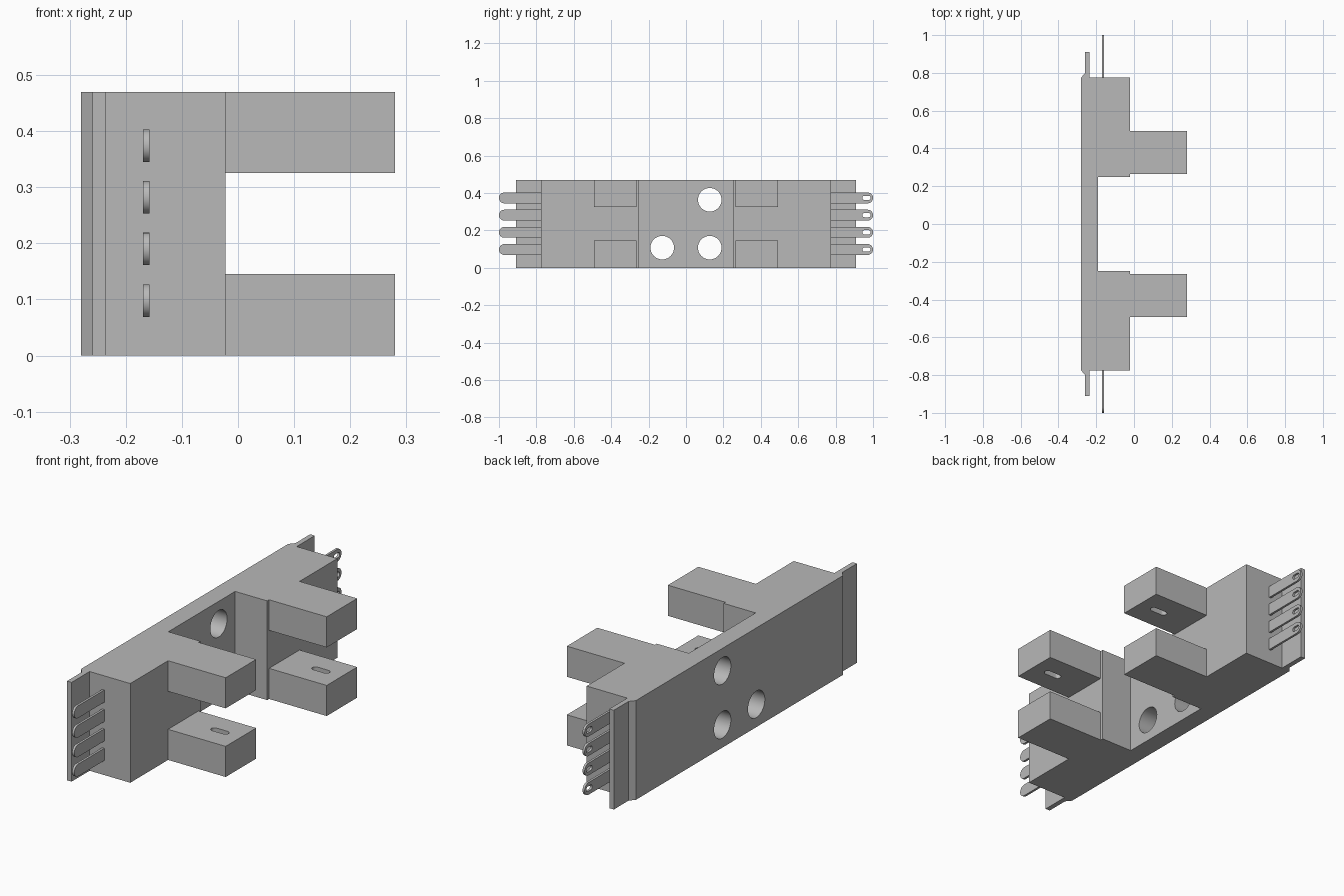
import bpy, bmesh
from math import sin, cos, pi
from mathutils import Matrix, Vector

if "Cube" in bpy.data.objects:
    bpy.data.objects.remove(bpy.data.objects["Cube"], do_unlink=True)

HEIGHT = 0.47
BACK, FRONT = -0.28, -0.022          # housing depth along x

grey = bpy.data.materials.new("plain grey")
grey.use_nodes = True
grey.diffuse_color = (0.48, 0.48, 0.48, 1)
grey.node_tree.nodes["Principled BSDF"].inputs["Base Color"].default_value = grey.diffuse_color

# local (u, v, depth) axes mapped to the yz plane, depth running along x
SIDEWAYS = Matrix(((0, 0, 1, 0), (1, 0, 0, 0), (0, 1, 0, 0), (0, 0, 0, 1)))


def extrude(name, outline, low, high, frame=Matrix()):
    """Solid made by sweeping a flat outline from low to high."""
    bm = bmesh.new()
    face = bm.faces.new([bm.verts.new((u, v, low)) for u, v in outline])
    swept = bmesh.ops.extrude_face_region(bm, geom=[face])["geom"]
    verts = [g for g in swept if isinstance(g, bmesh.types.BMVert)]
    bmesh.ops.translate(bm, verts=verts, vec=Vector((0, 0, high - low)))
    bm.transform(frame)
    bmesh.ops.recalc_face_normals(bm, faces=bm.faces)
    mesh = bpy.data.meshes.new(name)
    bm.to_mesh(mesh)
    bm.free()
    mesh.materials.append(grey)
    obj = bpy.data.objects.new(name, mesh)
    bpy.context.collection.objects.link(obj)
    return obj


def rectangle(u0, u1, v0, v1):
    return [(u0, v0), (u1, v0), (u1, v1), (u0, v1)]


def arc(u, v, radius, start, end, steps=16):
    angles = [start + (end - start) * i / steps for i in range(steps + 1)]
    return [(u + radius * cos(a), v + radius * sin(a)) for a in angles]


def stadium(u, v, length, width):
    """Slot shape, long along u."""
    r, d = width / 2, (length - width) / 2
    return arc(u + d, v, r, -pi / 2, pi / 2) + arc(u - d, v, r, pi / 2, 3 * pi / 2)


def activate(obj):
    bpy.ops.object.select_all(action='DESELECT')
    obj.select_set(True)
    bpy.context.view_layer.objects.active = obj


def cut(obj, cutter):
    cutter.hide_render = True
    mod = obj.modifiers.new("cut", 'BOOLEAN')
    mod.operation, mod.solver, mod.object = 'DIFFERENCE', 'EXACT', cutter
    activate(obj)
    bpy.ops.object.modifier_apply(modifier=mod.name)
    bpy.data.objects.remove(cutter, do_unlink=True)


def smooth(obj):
    activate(obj)
    bpy.ops.object.shade_smooth_by_angle(angle=pi / 6)


# housing: half profile with notch, end block, flange and chamfer, then mirrored
half = [(-0.19, 0.25), (FRONT, 0.25), (FRONT, 0.775), (-0.235, 0.775),
        (-0.235, 0.91), (-0.259, 0.91), (-0.259, 0.8), (BACK, 0.775)]
outline = half + [(x, -y) for x, y in reversed(half)]
housing = extrude("housing", outline, 0, HEIGHT)

# four round holes through the thin web
for y in (-0.127, 0.127):
    for z in (0.108, 0.364):
        ring = arc(y, z, 0.063, 0, 2 * pi, 48)[:-1]
        cut(housing, extrude("hole_cutter", ring, BACK - 0.1, -0.1, SIDEWAYS))
smooth(housing)

# prongs with a slotted pocket in the face turned to the gap
for side, s in (("left", 1), ("right", -1)):
    for level, z0, z1, pocket in (("lower", 0, 0.145, (0.06, 0.2)),
                                  ("upper", 0.325, HEIGHT, (0.27, 0.41))):
        y0, y1 = sorted((s * 0.264, s * 0.492))
        prong = extrude(f"{level}_prong_{side}", rectangle(FRONT, 0.28, y0, y1), z0, z1)
        slot = stadium(0.17, s * 0.378, 0.09, 0.032)
        cut(prong, extrude("slot_cutter", slot, *pocket))
        smooth(prong)

# flat terminal tags with rounded ends and slotted eyes
for side, s in (("back", 1), ("front", -1)):
    for i in range(4):
        z = 0.098 + i * 0.092
        tip = arc(0.971, z, 0.029, -pi / 2, pi / 2)
        shape = [(0.76, z - 0.029)] + tip + [(0.76, z + 0.029)]
        tag = extrude(f"{side}_terminal_{i + 1}", [(s * y, h) for y, h in shape],
                      -0.169, -0.158, SIDEWAYS)
        eye = stadium(s * 0.965, z, 0.044, 0.023)
        cut(tag, extrude("eye_cutter", eye, -0.2, -0.1, SIDEWAYS))
        smooth(tag)
